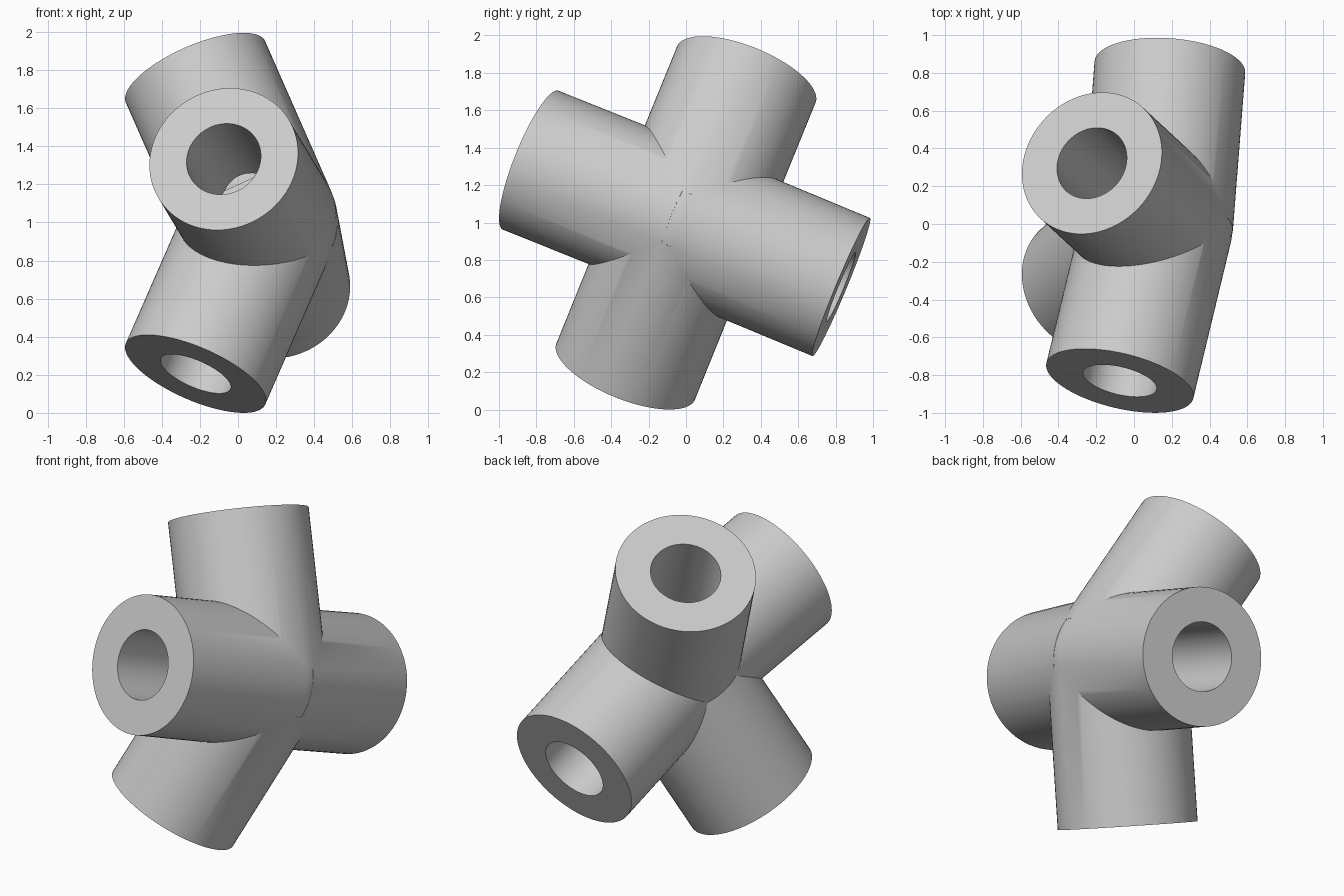
import bpy
import math
from mathutils import Vector

old = bpy.data.objects.get("Cube")
if old:
    bpy.data.objects.remove(old, do_unlink=True)

HUB = Vector((0.125, 0, 1.0))
R_OUT, R_BORE = 0.4, 0.2
BORE_FLOOR = 0.185
# centres of the open ends of the four sockets
ENDS = {
    "upper_socket": (-0.223, 0.322, 1.79),
    "lower_socket": (-0.223, -0.322, 0.205),
    "front_socket": (-0.075, -0.83, 1.333),
    "rear_socket": (0.19, 0.83, 0.655),
}

grey = bpy.data.materials.new("light grey")
grey.use_nodes = True
colour = (0.6, 0.6, 0.6, 1)
grey.diffuse_color = colour
grey.node_tree.nodes["Principled BSDF"].inputs["Base Color"].default_value = colour


def rod(name, radius, start, end, sides):
    """Cylinder between two points."""
    start, end = Vector(start), Vector(end)
    axis = end - start
    bpy.ops.mesh.primitive_cylinder_add(
        vertices=sides, radius=radius, depth=axis.length, location=(start + end) / 2,
        rotation=axis.to_track_quat('Z', 'Y').to_euler())
    obj = bpy.context.object
    obj.name = name
    obj.data.materials.append(grey)
    return obj


def combine(target, tool, operation):
    """Apply a boolean and discard the tool."""
    mod = target.modifiers.new("cut", 'BOOLEAN')
    mod.operation = operation
    mod.solver = 'EXACT'
    mod.object = tool
    bpy.context.view_layer.objects.active = target
    bpy.ops.object.modifier_apply(modifier=mod.name)
    bpy.data.objects.remove(tool, do_unlink=True)


# rounded hub
bpy.ops.mesh.primitive_uv_sphere_add(segments=64, ring_count=32,
                                     radius=R_OUT - 0.001, location=HUB)
joint = bpy.context.object
joint.name = "pipe_joint"
joint.data.materials.append(grey)

# four round arms merged into the hub
for name, end in ENDS.items():
    combine(joint, rod(name, R_OUT, HUB, end, 80), 'UNION')

# blind bore in each arm
for name, end in ENDS.items():
    axis = (Vector(end) - HUB).normalized()
    cutter = rod(name + "_bore", R_BORE, HUB + axis * BORE_FLOOR, HUB + axis * 1.1, 64)
    combine(joint, cutter, 'DIFFERENCE')

bpy.ops.object.select_all(action='DESELECT')
joint.select_set(True)
bpy.context.view_layer.objects.active = joint
bpy.ops.object.shade_smooth_by_angle(angle=math.radians(30))
